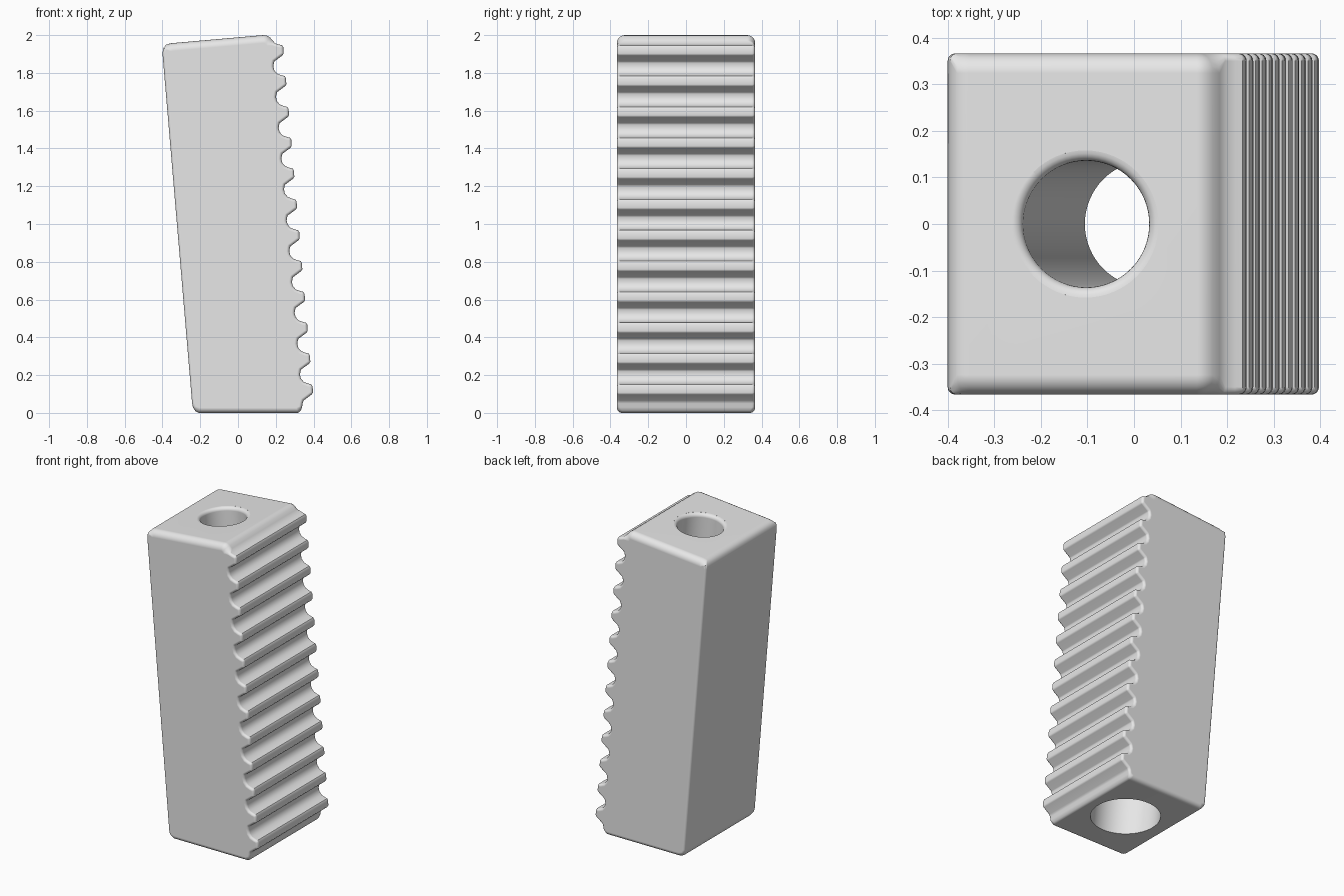
import bpy, bmesh, math
from mathutils import Vector, Matrix

if "Cube" in bpy.data.objects:
    bpy.data.objects.remove(bpy.data.objects["Cube"])

HALF_Y = 0.366
TILT = math.atan(0.0857)

grey = bpy.data.materials.new("plain grey")
grey.diffuse_color = (0.8, 0.8, 0.8, 1)
grey.use_nodes = True
grey.node_tree.nodes["Principled BSDF"].inputs["Base Color"].default_value = grey.diffuse_color


def make_object(name, bm):
    bmesh.ops.recalc_face_normals(bm, faces=bm.faces)
    mesh = bpy.data.meshes.new(name)
    bm.to_mesh(mesh)
    bm.free()
    mesh.materials.append(grey)
    ob = bpy.data.objects.new(name, mesh)
    bpy.context.collection.objects.link(ob)
    return ob


# Side outline, counter-clockwise: bottom, twelve hooked teeth, sloped top, back
TOOTH = [(0.348, 0.066), (0.39, 0.097), (0.397, 0.107), (0.395, 0.14),
         (0.388, 0.151), (0.372, 0.155), (0.348, 0.164), (0.333, 0.182),
         (0.328, 0.203), (0.331, 0.22)]
outline = [(-0.208, 0), (0.318, 0), (0.333, 0.012), (0.339, 0.03), (0.342, 0.05)]
for i in range(12):
    pts = TOOTH if i < 11 else TOOTH[:6]
    outline += [(x - 0.0141 * i, z + 0.1632 * i) for x, z in pts]
outline += [(0.196, 1.957), (0.184, 1.972), (0.169, 1.988), (0.152, 1.998),
            (0.135, 2.0), (-0.355, 1.957), (-0.38, 1.95), (-0.395, 1.932),
            (-0.4, 1.905), (-0.243, 0.05), (-0.238, 0.028), (-0.225, 0.008)]
outline = [Vector(p) for p in outline]
n = len(outline)


def inward(i):
    a = (outline[i] - outline[i - 1]).normalized()
    b = (outline[(i + 1) % n] - outline[i]).normalized()
    t = (a + b).normalized()
    return Vector((-t.y, t.x))


def rim_radius(p):
    # wider rounding along the top and bottom, tight along teeth and back
    if p.y > 1.94 and p.x < 0.19:
        return 0.042
    return 0.028 if p.y < 0.02 else 0.016


# Body: the outline swept across y with rounded end rims
bm = bmesh.new()
STEPS = 5
rings = []
for side in (-1, 1):
    angles = [k * math.pi / 2 / STEPS for k in range(STEPS + 1)]
    for a in (reversed(angles) if side < 0 else angles):
        ring = []
        for i, p in enumerate(outline):
            r = rim_radius(p)
            q = p + inward(i) * r * (1 - math.cos(a))
            ring.append(bm.verts.new((q.x, side * (HALF_Y - r * (1 - math.sin(a))), q.y)))
        rings.append(ring)
for lo, hi in zip(rings, rings[1:]):
    for i in range(n):
        j = (i + 1) % n
        bm.faces.new((lo[i], lo[j], hi[j], hi[i]))
bm.faces.new(rings[0])
bm.faces.new(rings[-1])
body = make_object("toothed_block", bm)

# Bore cutter: wide lower bore, narrow upper bore, rounded mouth
profile = [(0.205, -0.1), (0.205, 0.41), (0.136, 0.41)]
for k in range(6):
    a = k * math.pi / 10
    profile.append((0.158 - 0.022 * math.cos(a), 1.964 + 0.022 * math.sin(a)))
profile.append((0.158, 2.1))
SEG = 64
bm = bmesh.new()
rings = [[bm.verts.new((r * math.cos(2 * math.pi * k / SEG),
                        r * math.sin(2 * math.pi * k / SEG), z)) for k in range(SEG)]
         for r, z in profile]
for lo, hi in zip(rings, rings[1:]):
    for k in range(SEG):
        m = (k + 1) % SEG
        bm.faces.new((lo[k], lo[m], hi[m], hi[k]))
bm.faces.new(rings[0])
bm.faces.new(rings[-1])
bm.transform(Matrix.Translation((0.065, 0, 0)) @ Matrix.Rotation(-TILT, 4, 'Y'))
cutter = make_object("bore_cutter", bm)
cutter.hide_render = True

# Cut the bore and finish the shading
cut = body.modifiers.new("bore", 'BOOLEAN')
cut.operation = 'DIFFERENCE'
cut.solver = 'EXACT'
cut.object = cutter
bpy.context.view_layer.objects.active = body
body.select_set(True)
bpy.ops.object.modifier_apply(modifier=cut.name)
bpy.data.objects.remove(cutter, do_unlink=True)
bpy.ops.object.shade_smooth_by_angle(angle=math.radians(40))
weighted = body.modifiers.new("weighted_normals", 'WEIGHTED_NORMAL')
weighted.keep_sharp = True
